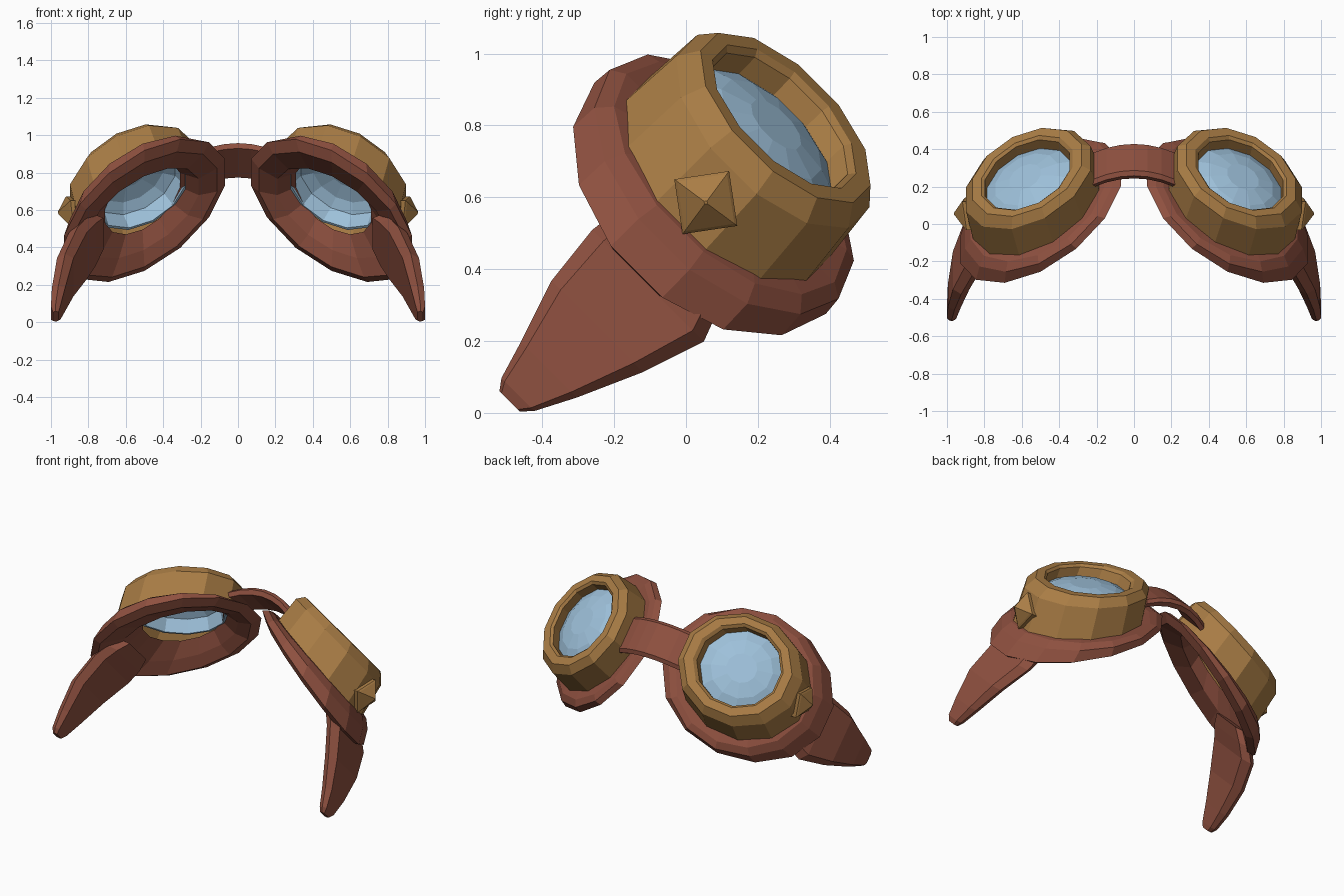
import bpy, bmesh
from math import sin, cos, pi, radians
from mathutils import Matrix, Vector

if "Cube" in bpy.data.objects:
    bpy.data.objects.remove(bpy.data.objects["Cube"])

# Parts are built upright (y = lens direction, z = up), then tipped back
TIP = Matrix.Translation((0, 0, 0.53)) @ Matrix.Rotation(radians(45), 4, "X")


def material(name, rgb):
    m = bpy.data.materials.new(name)
    m.use_nodes = True
    m.diffuse_color = (*rgb, 1)
    m.node_tree.nodes["Principled BSDF"].inputs["Base Color"].default_value = (*rgb, 1)
    return m


leather = material("brown leather", (0.27, 0.08, 0.05))
brass = material("aged brass", (0.40, 0.205, 0.06))
glass = material("pale blue glass", (0.34, 0.53, 0.70))


def oval(cx, cy, tilt, rx, rz, cz=0.0, sides=12):
    """Oval cross-section turned outward by tilt degrees."""
    t = radians(tilt)
    grow = 0.5 + 0.5 / cos(pi / sides)
    pts = []
    for i in range(sides):
        a = 2 * pi * (i + 0.5) / sides
        u, v = grow * rx * cos(a), grow * rz * sin(a)
        pts.append(Vector((cx + u * cos(t), cy - u * sin(t), cz + v)))
    return pts


def loft(name, rings, mat, side=1, wrap=False):
    """Skin rings into a closed solid: capped, or wrapped into a loop."""
    bm = bmesh.new()
    loops = [[bm.verts.new((p[0] * side, p[1], p[2])) for p in r] for r in rings]
    pairs = list(zip(loops, loops[1:]))
    if wrap:
        pairs.append((loops[-1], loops[0]))
    for a, b in pairs:
        n = len(a)
        for i in range(n):
            j = (i + 1) % n
            bm.faces.new((a[i], a[j], b[j], b[i]))
    if not wrap:
        bm.faces.new(loops[0])
        bm.faces.new(loops[-1])
    bmesh.ops.recalc_face_normals(bm, faces=bm.faces)
    bm.transform(TIP)
    me = bpy.data.meshes.new(name)
    bm.to_mesh(me)
    bm.free()
    me.materials.append(mat)
    ob = bpy.data.objects.new(name, me)
    bpy.context.collection.objects.link(ob)
    return ob


def strap_section(y, x_out, x_in, mid, half):
    xm = (x_out + x_in) / 2
    k = 0.8 * half
    return [(x_out, y, mid + k), (xm, y, mid + half), (x_in, y, mid + k),
            (x_in, y, mid - k), (xm, y, mid - half), (x_out, y, mid - k)]


def stud_section(x, r):
    """Slightly turned diamond that leans with the side of the cup."""
    k = 0.15 * r
    corners = [(r, k), (-k, r), (-r, -k), (k, -r)]
    return [(x + 0.18 * dy, 0.078 + dy, dz) for dy, dz in corners]


def lens_section(r, rise):
    t = radians(24)
    return oval(0.56 + rise * sin(t), 0.32 + rise * cos(t), 24, 1.03 * r, r, 0.015)


def pad(cx, cy, tilt, rx, rz, cz=0.0):
    return oval(cx, cy, tilt, rx, rz, cz, sides=14)


for side, label in ((1, "left"), (-1, "right")):
    # Leather face cushion: padded outer edge and inner funnel
    loft(label + "_cushion", [
        pad(0.52, 0.175, 28, 0.36, 0.35),
        pad(0.515, 0.175, 29, 0.415, 0.405),
        pad(0.51, 0.15, 31, 0.465, 0.445),
        pad(0.50, 0.095, 34, 0.525, 0.45),
        pad(0.50, 0.065, 34, 0.475, 0.39),
        pad(0.505, 0.12, 34, 0.36, 0.275, -0.045),
        pad(0.51, 0.205, 34, 0.245, 0.235, -0.015),
    ], leather, side, wrap=True)

    # Brass cup with a bevelled rim and recessed opening
    loft(label + "_cup", [
        oval(0.52, 0.155, 27, 0.388, 0.362, 0.003),
        oval(0.565, 0.35, 25, 0.374, 0.345, 0.008),
        oval(0.572, 0.402, 24, 0.325, 0.305, 0.01),
        oval(0.572, 0.402, 24, 0.27, 0.258, 0.015),
        oval(0.57, 0.387, 24, 0.252, 0.242, 0.015),
        oval(0.56, 0.31, 24, 0.25, 0.24, 0.015),
    ], brass, side, wrap=True)

    # Deep domed lens shell
    loft(label + "_lens", [
        lens_section(0.09, 0.04), lens_section(0.18, 0.02),
        lens_section(0.235, -0.015), lens_section(0.255, -0.1),
        lens_section(0.27, -0.1), lens_section(0.25, 0.0),
        lens_section(0.18, 0.035), lens_section(0.09, 0.055),
    ], glass, side)

    # Pointed side stud
    loft(label + "_stud", [
        stud_section(0.83, 0.108), stud_section(0.898, 0.108),
        stud_section(0.907, 0.098), stud_section(0.962, 0.006),
    ], brass, side)

    # Tapered side strap, emerging from under the cushion
    loft(label + "_strap", [
        strap_section(-0.05, 0.83, 0.72, -0.03, 0.15),
        strap_section(-0.12, 0.86, 0.76, -0.04, 0.20),
        strap_section(-0.20, 0.905, 0.81, -0.05, 0.22),
        strap_section(-0.38, 0.968, 0.88, -0.03, 0.18),
        strap_section(-0.56, 0.995, 0.925, -0.02, 0.11),
        strap_section(-0.67, 1.0, 0.95, -0.008, 0.065),
        strap_section(-0.70, 0.99, 0.96, -0.005, 0.04),
    ], leather, side)

# Arched nose bridge
bridge = []
for i in range(7):
    x = -0.22 + 0.44 * i / 6
    y = 0.505 - 1.4 * x * x
    bridge.append([(x, y, 0.10), (x, y - 0.02, 0.12), (x, y - 0.05, 0.11),
                   (x, y - 0.05, -0.11), (x, y - 0.02, -0.12), (x, y, -0.10)])
loft("nose_bridge", bridge, leather)
